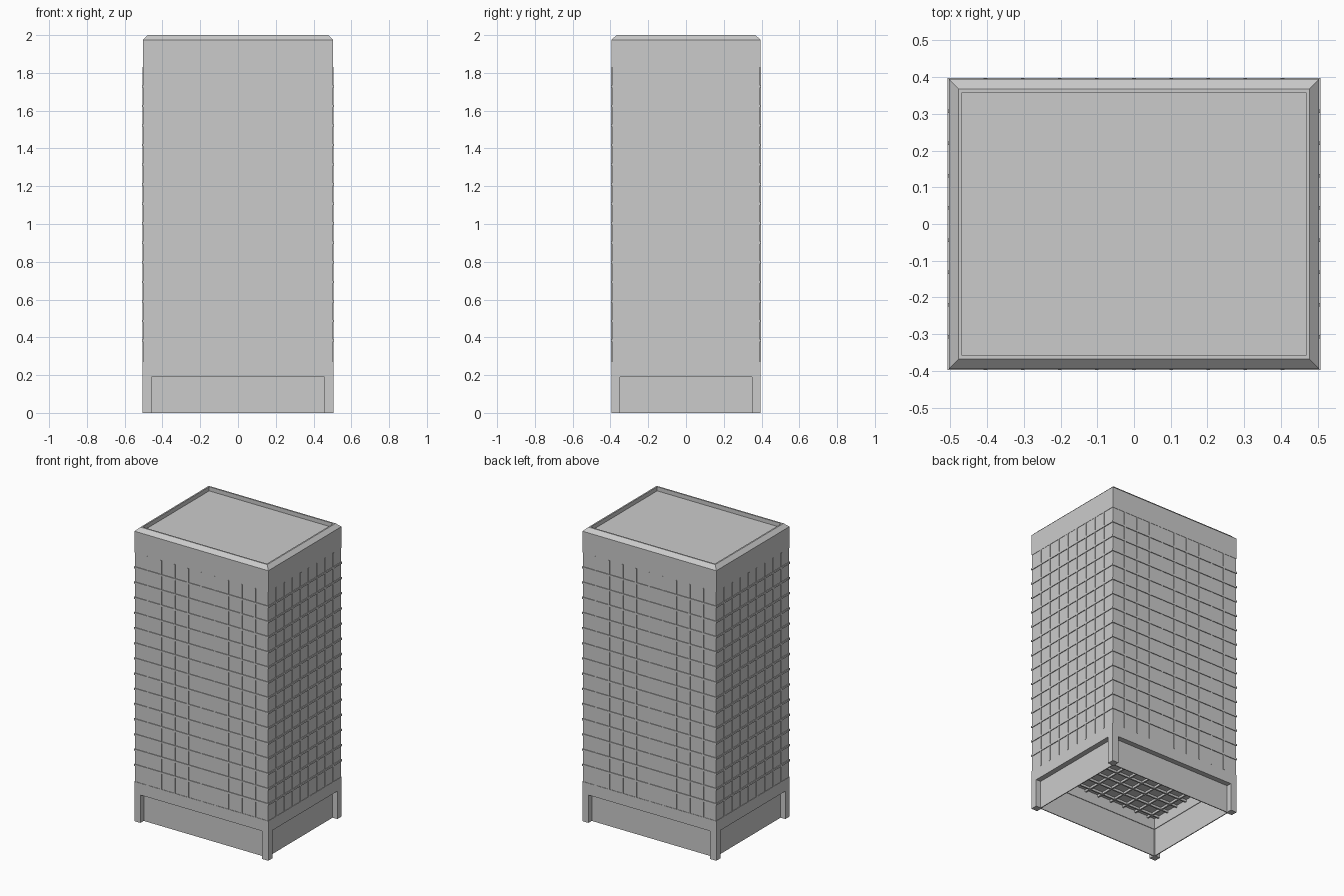
import bpy, bmesh

if "Cube" in bpy.data.objects:
    bpy.data.objects.remove(bpy.data.objects["Cube"])

HX, HY = 0.505, 0.395      # half width and half depth of the plinth


def mesh_object(name, bm):
    bmesh.ops.recalc_face_normals(bm, faces=bm.faces)
    me = bpy.data.meshes.new(name)
    bm.to_mesh(me)
    bm.free()
    ob = bpy.data.objects.new(name, me)
    bpy.context.collection.objects.link(ob)
    return ob


def add_box(bm, x0, x1, y0, y1, z0, z1):
    vs = bmesh.ops.create_cube(bm, size=1)['verts']
    for v in vs:
        v.co.x = x1 if v.co.x > 0 else x0
        v.co.y = y1 if v.co.y > 0 else y0
        v.co.z = z1 if v.co.z > 0 else z0


def stacked_rings(name, rings, cap_start=True, cap_end=True):
    """Bridge rectangular rings given as (half x, half y, z)."""
    bm = bmesh.new()
    loops = [[bm.verts.new((sx * a, sy * b, z))
              for sx, sy in ((-1, -1), (1, -1), (1, 1), (-1, 1))]
             for a, b, z in rings]
    for lo, hi in zip(loops, loops[1:]):
        for i in range(4):
            j = (i + 1) % 4
            bm.faces.new((lo[i], lo[j], hi[j], hi[i]))
    if cap_start:
        bm.faces.new(loops[0][::-1])
    if cap_end:
        bm.faces.new(loops[-1])
    return mesh_object(name, bm)


# Main shaft
stacked_rings("tower_shaft", [(HX - .003, HY - .003, .265),
                              (HX - .003, HY - .003, 1.84)])

# Crown with chamfered parapet and sunken roof
cx, cy = HX - .001, HY - .001
stacked_rings("crown_and_roof", [(cx, cy, 1.83), (cx, cy, 1.975),
                                 (cx - .026, cy - .026, 2.0),
                                 (cx - .036, cy - .036, 2.0),
                                 (cx - .036, cy - .036, 1.972)])

# Lintel ring above the ground floor
T, P = .19, .046            # opening height, corner post width
stacked_rings("plinth_lintel", [(HX - P, HY - P, .27), (HX - P, HY - P, T),
                                (HX, HY, T), (HX, HY, .27),
                                (HX - P, HY - P, .27)], False, False)

# Corner posts
bm = bmesh.new()
for sx in (-1, 1):
    for sy in (-1, 1):
        xs = sorted((sx * HX, sx * (HX - P)))
        ys = sorted((sy * HY, sy * (HY - P)))
        add_box(bm, *xs, *ys, 0, T)
mesh_object("corner_posts", bm)

# Recessed ground floor walls, open underneath
a, b = HX - .036, HY - .036
stacked_rings("ground_floor_walls", [(a, b, 0), (a, b, .265),
                                     (a - .006, b - .006, .265),
                                     (a - .006, b - .006, 0), (a, b, 0)],
              False, False)

# Floor bands wrapping the shaft
bm = bmesh.new()
for i in range(14):
    z = .383 + i * .1035
    add_box(bm, -HX - .002, HX + .002, -HY - .002, HY + .002, z - .006, z + .006)
mesh_object("floor_bands", bm)

# Vertical mullions running right through, seen as a grid from below
bm = bmesh.new()
for i in range(1, 10):
    x = -HX + i * HX / 5
    add_box(bm, x - .005, x + .005, -HY - .001, HY + .001, .27, 1.83)
for i in range(1, 9):
    y = -HY + i * 2 * HY / 9
    add_box(bm, -HX - .001, HX + .001, y - .005, y + .005, .27, 1.83)
mesh_object("vertical_mullions", bm)

# Ceiling grid under the shaft
bm = bmesh.new()
for i in range(1, 10):
    x = -HX + i * HX / 5
    add_box(bm, x - .005, x + .005, -b + .006, b - .006, .25, .265)
for i in range(1, 9):
    y = -HY + i * 2 * HY / 9
    add_box(bm, -a + .006, a - .006, y - .005, y + .005, .25, .265)
mesh_object("ceiling_grid", bm)
